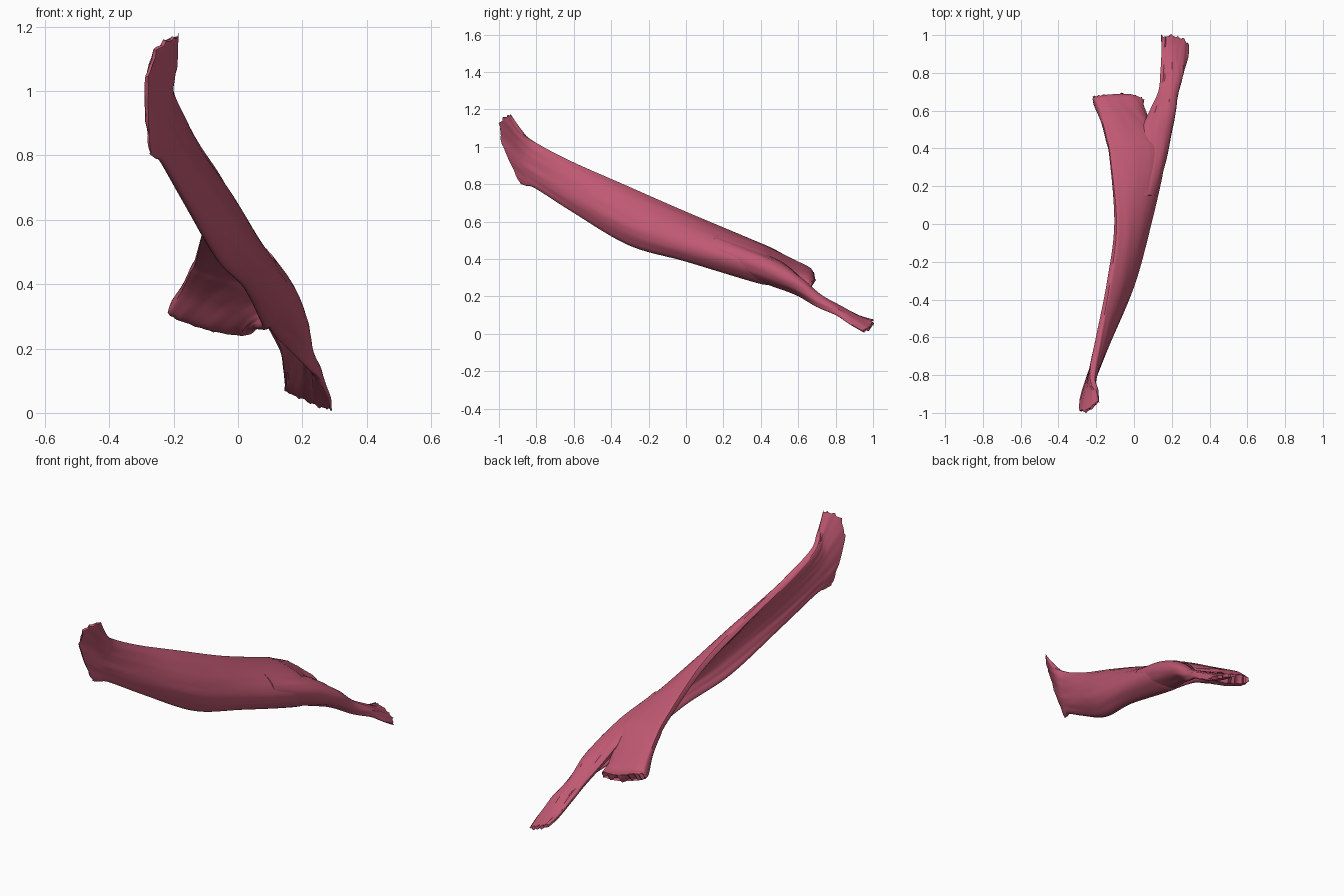
import bpy, bmesh, math, random
from mathutils import Vector

if "Cube" in bpy.data.objects:
    bpy.data.objects.remove(bpy.data.objects["Cube"])

random.seed(4)
flesh = bpy.data.materials.new("muscle pink")
flesh.diffuse_color = (0.53, 0.10, 0.17, 1)
flesh.use_nodes = True
flesh.node_tree.nodes["Principled BSDF"].inputs["Base Color"].default_value = flesh.diffuse_color

ACROSS, STEPS = 26, 9


def spline(p0, p1, p2, p3, t):
    """Smooth interpolation between rows p1 and p2."""
    return [0.5 * (2 * b + (c - a) * t + (2 * a - 5 * b + 4 * c - d) * t * t
                   + (3 * b - a - 3 * c + d) * t ** 3)
            for a, b, c, d in zip(p0, p1, p2, p3)]


def strap(name, rows, frayed_start, fray):
    """Loft a curved strap; each row is edge, bend control, edge, half thickness."""
    path = []
    for i in range(len(rows) - 1):
        quad = [rows[max(0, min(len(rows) - 1, i + k))] for k in (-1, 0, 1, 2)]
        path += [spline(*quad, s / STEPS) for s in range(STEPS)]
    path.append(list(rows[-1]))

    # Centre sheet of the strap
    sheet = []
    for r in path:
        a, c, b = Vector(r[0:3]), Vector(r[3:6]), Vector(r[6:9])
        line = []
        for j in range(ACROSS + 1):
            s = (1 - math.cos(math.pi * j / ACROSS)) / 2
            line.append(a * (1 - s) ** 2 + c * 2 * s * (1 - s) + b * s * s)
        sheet.append(line)

    # Fibre ridges run along the length, and the ends are torn
    ridge = [[random.uniform(-0.0035, 0.0035) for _ in range(ACROSS + 1)] for _ in (0, 1)]
    tear = [[random.uniform(-fray, fray * 0.4) for _ in range(ACROSS + 1)] for _ in (0, 1)]
    bm = bmesh.new()
    rings = []
    last = len(path) - 1
    for i, line in enumerate(sheet):
        sides = ([], [])
        for j, p in enumerate(line):
            along = sheet[min(i + 1, last)][j] - sheet[max(i - 1, 0)][j]
            over = line[min(j + 1, ACROSS)] - line[max(j - 1, 0)]
            n = over.cross(along).normalized()
            # The upper edge is blunter than the lower edge
            power = 0.35 if j < ACROSS / 2 else 0.7
            round_off = math.sin(math.pi * j / ACROSS) ** power if 0 < j < ACROSS else 0
            shift = Vector()
            if i == last:
                shift = along.normalized() * tear[1][j]
            elif i == 0 and frayed_start:
                shift = -along.normalized() * tear[0][j]
            for k, sign in enumerate((1, -1)):
                wave = ridge[k][j] * (0.6 + 0.4 * math.sin(i * 0.35 + j))
                h = max(path[i][9] * round_off + wave * round_off, 0.001)
                sides[k].append(p + n * sign * h + shift)
        loop = sides[0] + sides[1][-2:0:-1]
        rings.append([bm.verts.new(v) for v in loop])
    size = len(rings[0])
    for lo, hi in zip(rings, rings[1:]):
        for j in range(size):
            k = (j + 1) % size
            bm.faces.new((lo[j], lo[k], hi[k], hi[j]))

    # End caps follow the curve of the strap
    for ring in (rings[0], rings[-1]):
        for j in range(ACROSS):
            quad = [ring[j], ring[j + 1], ring[(size - j - 1) % size], ring[(size - j) % size]]
            quad = list(dict.fromkeys(quad))
            if len(quad) > 2:
                bm.faces.new(quad)
    bmesh.ops.recalc_face_normals(bm, faces=bm.faces)
    mesh = bpy.data.meshes.new(name)
    bm.to_mesh(mesh)
    bm.free()
    mesh.materials.append(flesh)
    obj = bpy.data.objects.new(name, mesh)
    bpy.context.collection.objects.link(obj)
    bpy.ops.object.select_all(action='DESELECT')
    obj.select_set(True)
    bpy.context.view_layer.objects.active = obj
    bpy.ops.object.shade_smooth_by_angle(angle=math.radians(40))


# Main belly: upright flared end, twisting into a broad flat fan
strap("muscle_belly", [
    (-0.185, -0.94, 1.175, -0.33, -1.08, 1.15, -0.27, -0.88, 0.80, 0.006),
    (-0.195, -0.88, 1.085, -0.265, -0.91, 0.99, -0.255, -0.85, 0.79, 0.018),
    (-0.222, -0.80, 1.02, -0.21, -0.80, 0.90, -0.235, -0.80, 0.775, 0.024),
    (-0.19, -0.60, 0.91, -0.11, -0.60, 0.77, -0.165, -0.60, 0.65, 0.028),
    (-0.135, -0.30, 0.775, 0.05, -0.30, 0.61, -0.065, -0.30, 0.475, 0.029),
    (-0.10, 0.00, 0.64, 0.15, 0.00, 0.50, 0.015, 0.00, 0.392, 0.029),
    (-0.13, 0.35, 0.49, 0.27, 0.35, 0.42, 0.07, 0.35, 0.285, 0.028),
    (-0.15, 0.45, 0.445, 0.20, 0.45, 0.385, 0.075, 0.45, 0.265, 0.030),
    (-0.175, 0.55, 0.39, 0.06, 0.55, 0.345, 0.06, 0.55, 0.26, 0.032),
    (-0.21, 0.64, 0.335, -0.03, 0.65, 0.285, 0.05, 0.63, 0.265, 0.042),
    (-0.215, 0.67, 0.325, -0.03, 0.69, 0.245, 0.055, 0.66, 0.265, 0.024),
], True, 0.02)

# Narrow tendon branching off the lower side
strap("tendon_branch", [
    (0.03, 0.15, 0.53, 0.17, 0.15, 0.46, 0.05, 0.15, 0.36, 0.015),
    (0.05, 0.35, 0.435, 0.23, 0.35, 0.41, 0.08, 0.35, 0.295, 0.026),
    (0.045, 0.50, 0.375, 0.28, 0.50, 0.345, 0.11, 0.50, 0.245, 0.024),
    (0.085, 0.60, 0.285, 0.28, 0.60, 0.30, 0.15, 0.60, 0.205, 0.021),
    (0.13, 0.70, 0.195, 0.25, 0.70, 0.225, 0.21, 0.70, 0.145, 0.018),
    (0.14, 0.80, 0.14, 0.25, 0.80, 0.16, 0.255, 0.80, 0.10, 0.016),
    (0.145, 0.90, 0.095, 0.23, 0.91, 0.10, 0.285, 0.88, 0.05, 0.013),
    (0.145, 0.995, 0.075, 0.24, 1.01, 0.03, 0.29, 0.945, 0.012, 0.009),
], False, 0.03)
